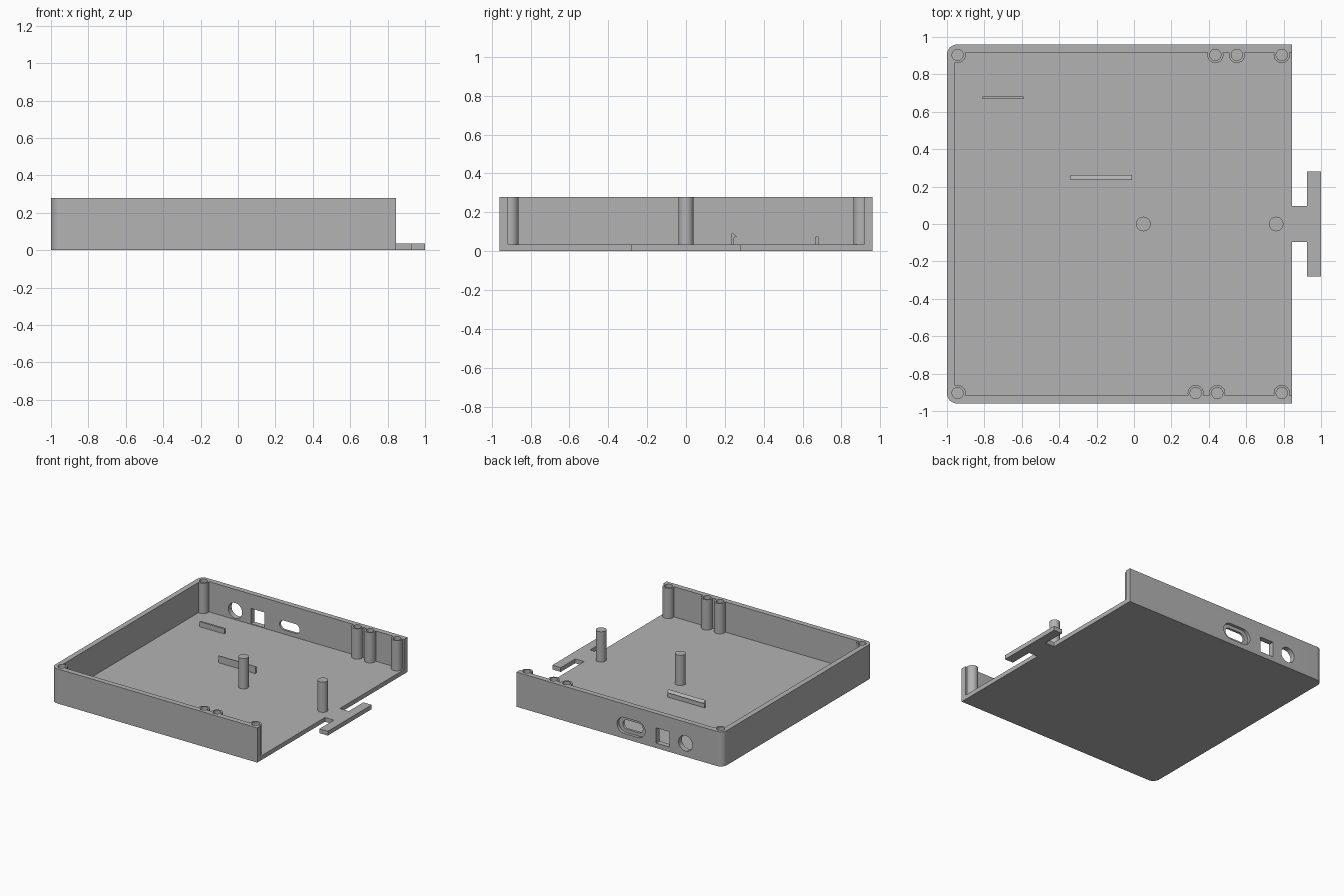
import bpy
import bmesh
from math import sin, cos, pi, radians
from mathutils import Matrix

if "Cube" in bpy.data.objects:
    bpy.data.objects.remove(bpy.data.objects["Cube"])

LEFT, OPEN, HALF, TOP = -1.0, 0.845, 0.96, 0.28
FLOOR, WALL, CORNER = 0.035, 0.043, 0.055
POST_Y = 0.904

grey = bpy.data.materials.new("plain grey")
grey.use_nodes = True
grey.diffuse_color = (0.45, 0.45, 0.45, 1)
grey.node_tree.nodes["Principled BSDF"].inputs["Base Color"].default_value = grey.diffuse_color


def arc(cx, cy, r, start, end, n=12):
    """Points on an arc, angles in degrees."""
    angles = [radians(start + (end - start) * i / n) for i in range(n + 1)]
    return [(cx + r * cos(a), cy + r * sin(a)) for a in angles]


def prism(name, outline, low, high, matrix=None):
    """Extrude a 2D outline from low to high, then orient it."""
    bm = bmesh.new()
    face = bm.faces.new([bm.verts.new((x, y, low)) for x, y in outline])
    top = bmesh.ops.extrude_face_region(bm, geom=[face])["geom"]
    verts = [v for v in top if isinstance(v, bmesh.types.BMVert)]
    bmesh.ops.translate(bm, verts=verts, vec=(0, 0, high - low))
    if matrix:
        bm.transform(matrix)
    bmesh.ops.recalc_face_normals(bm, faces=bm.faces)
    mesh = bpy.data.meshes.new(name)
    bm.to_mesh(mesh)
    bm.free()
    mesh.materials.append(grey)
    ob = bpy.data.objects.new(name, mesh)
    bpy.context.collection.objects.link(ob)
    return ob


def rod(name, x, y, r, low, high):
    return prism(name, arc(x, y, r, 0, 360, 32)[:-1], low, high)


def activate(ob):
    bpy.ops.object.select_all(action="DESELECT")
    ob.select_set(True)
    bpy.context.view_layer.objects.active = ob


def cut(target, cutter):
    """Subtract the cutter and discard it."""
    mod = target.modifiers.new("cut", "BOOLEAN")
    mod.operation, mod.solver, mod.object = "DIFFERENCE", "EXACT", cutter
    activate(target)
    bpy.ops.object.modifier_apply(modifier=mod.name)
    bpy.data.objects.remove(cutter)


# Solid block with the T-shaped tongue on its open side
half_outline = [(1.0, 0.28), (0.925, 0.28), (0.925, 0.095), (OPEN, 0.095), (OPEN, HALF)]
half_outline += arc(LEFT + CORNER, HALF - CORNER, CORNER, 90, 180)
tray = prism("tray", half_outline + [(x, -y) for x, y in reversed(half_outline)], 0, TOP)

# Cavity, open to the side, leaving the screw posts standing
inner = HALF - WALL
side = [(1.2, 1.2), (OPEN, 1.2), (OPEN, inner), (LEFT + WALL, inner)]
cavity = prism("cavity", side + [(x, -y) for x, y in reversed(side)], FLOOR, 0.5)
posts = [(x, POST_Y) for x in (-0.943, 0.435, 0.55, 0.79)]
posts += [(x, -POST_Y) for x in (-0.943, 0.33, 0.445, 0.79)]
for x, y in posts:
    cut(cavity, rod("post_cutter", x, y, 0.043, -0.1, 0.6))
cut(tray, cavity)
for x, y in posts:
    cut(tray, rod("screw_hole", x, y, 0.03, FLOOR + 0.01, 0.6))


# Ports through the back wall
def slot(cx, cz, width, height):
    r, d = height / 2, (width - height) / 2
    return arc(cx + d, cz, r, -90, 90) + arc(cx - d, cz, r, 90, 270)


upright = Matrix.Rotation(radians(90), 4, "X")   # outline y becomes z, depth becomes -y
square = [(-0.525, 0.04), (-0.405, 0.04), (-0.405, 0.163), (-0.525, 0.163)]
ports = [
    (arc(-0.667, 0.108, 0.062, 0, 360, 32)[:-1], 0.8),
    (square, 0.8),
    (slot(-0.18, 0.106, 0.18, 0.076), 0.8),
    (slot(-0.18, 0.106, 0.25, 0.13), HALF - 0.024),
]
for outline, depth in ports:
    cut(tray, prism("port_cutter", outline, -1.1, -depth, upright))

# Support pins on the floor
pins = [rod(name, x, 0, 0.039, FLOOR, TOP)
        for name, x in (("middle_pin", 0.05), ("side_pin", 0.76))]

# Board clips: a hooked rail and a plain rail, profiles in y and z
along_x = Matrix(((0, 0, 1, 0), (1, 0, 0, 0), (0, 1, 0, 0), (0, 0, 0, 1)))
hook = [(0.235, FLOOR), (0.248, FLOOR), (0.248, 0.07), (0.262, 0.077), (0.24, 0.092), (0.235, 0.092)]
prism("hooked_rail", hook, -0.34, -0.01, along_x)
plain = [(0.667, FLOOR), (0.682, FLOOR), (0.682, 0.076), (0.667, 0.076)]
prism("plain_rail", plain, -0.81, -0.59, along_x)

# Smooth round surfaces, keep edges crisp
for ob in [tray] + pins:
    activate(ob)
    bpy.ops.object.shade_smooth_by_angle(angle=radians(30))
